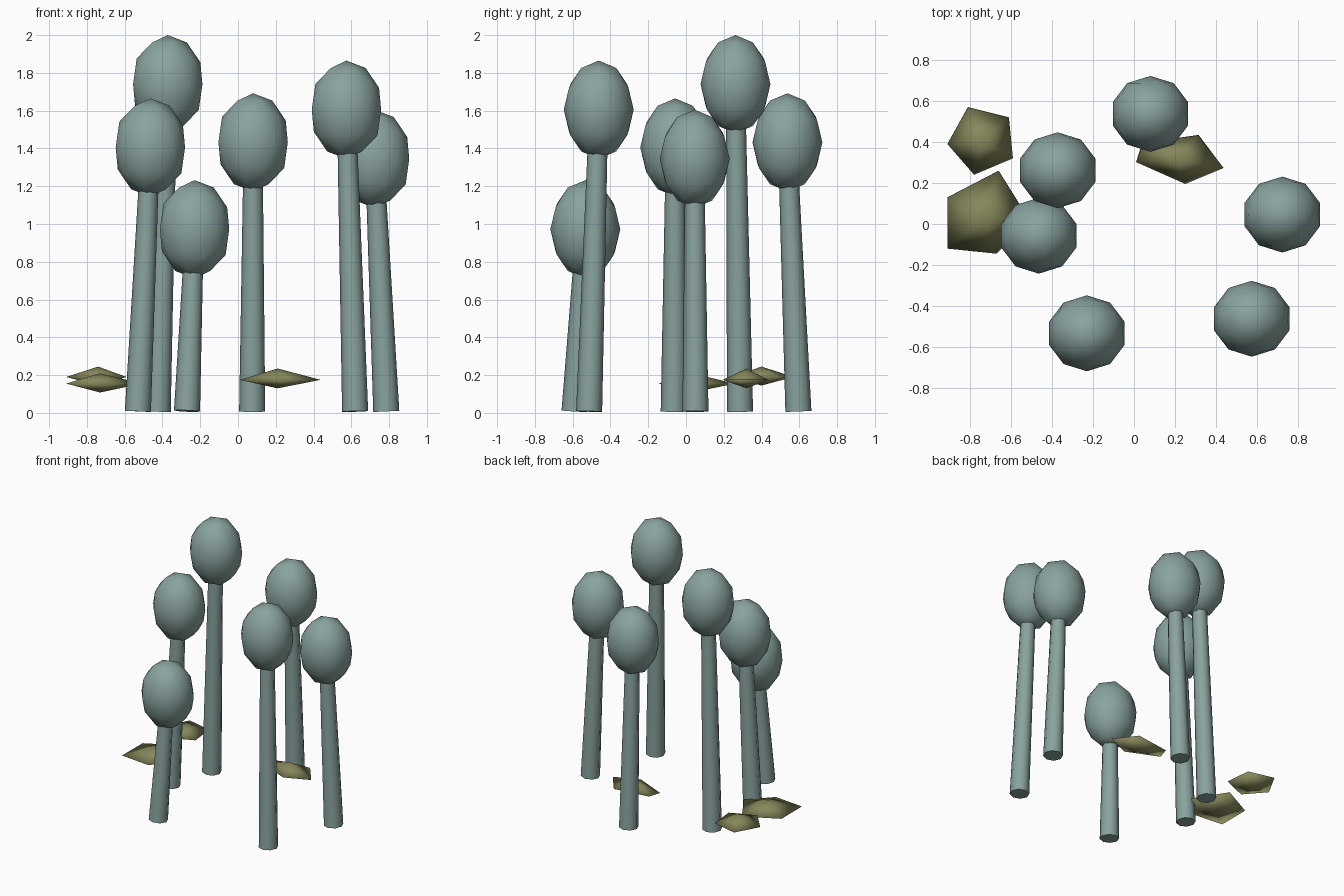
import bpy, bmesh, math
from mathutils import Vector, Matrix

cube = bpy.data.objects.get("Cube")
if cube:
    bpy.data.objects.remove(cube)


def make_material(name, rgb):
    mat = bpy.data.materials.new(name)
    mat.use_nodes = True
    mat.diffuse_color = (*rgb, 1)
    mat.node_tree.nodes["Principled BSDF"].inputs["Base Color"].default_value = (*rgb, 1)
    return mat


TEAL = make_material("grey_teal", (0.25, 0.365, 0.347))
OLIVE = make_material("olive", (0.24, 0.245, 0.105))


def finish(bm, name, mat, sharp_angle=None):
    bmesh.ops.recalc_face_normals(bm, faces=bm.faces)
    for face in bm.faces:
        face.smooth = True
    if sharp_angle:
        for edge in bm.edges:
            edge.smooth = edge.calc_face_angle(0) < sharp_angle
    mesh = bpy.data.meshes.new(name)
    bm.to_mesh(mesh)
    bm.free()
    mesh.materials.append(mat)
    obj = bpy.data.objects.new(name, mesh)
    bpy.context.collection.objects.link(obj)


def add_head(name, centre):
    # egg-shaped low-poly ball
    bm = bmesh.new()
    bmesh.ops.create_icosphere(bm, subdivisions=2, radius=1)
    bmesh.ops.scale(bm, vec=(0.193, 0.185, 0.26), verts=bm.verts)
    bmesh.ops.translate(bm, vec=centre, verts=bm.verts)
    finish(bm, name, TEAL)


def add_stalk(name, foot, head):
    # tapered leaning stalk that ends inside the head
    axis = head - foot
    length = axis.length - 0.15
    axis.normalize()
    turn = Vector((0, 0, 1)).rotation_difference(axis).to_matrix().to_4x4()
    bm = bmesh.new()
    bmesh.ops.create_cone(
        bm, cap_ends=True, segments=8, radius1=0.069, radius2=0.052, depth=length,
        matrix=Matrix.Translation(foot + axis * length / 2) @ turn)
    lowest = min(v.co.z for v in bm.verts)
    bmesh.ops.translate(bm, vec=(0, 0, 0.005 - lowest), verts=bm.verts)
    finish(bm, name, TEAL, math.radians(60))


def add_leaf(name, top, rim_z, bottom_z, outline):
    # flat five-sided pad, pointed above and below
    bm = bmesh.new()
    rim = [bm.verts.new((x, y, rim_z)) for x, y in outline]
    for z in (top[2], bottom_z):
        tip = bm.verts.new((top[0], top[1], z))
        for a, b in zip(rim, rim[1:] + rim[:1]):
            bm.faces.new((a, b, tip))
    finish(bm, name, OLIVE)


# foot (x, y) and head centre (x, y, z) of every plant
plants = [
    ((-0.425, 0.286), (-0.372, 0.262, 1.74)),
    ((-0.53, -0.065), (-0.464, -0.057, 1.405)),
    ((-0.27, -0.59), (-0.23, -0.533, 0.972)),
    ((0.075, 0.595), (0.08, 0.537, 1.432)),
    ((0.62, -0.513), (0.574, -0.462, 1.605)),
    ((0.785, 0.05), (0.723, 0.046, 1.345)),
]
for i, (foot, head) in enumerate(plants, 1):
    add_stalk(f"stalk_{i}", Vector((*foot, 0.01)), Vector(head))
    add_head(f"head_{i}", head)

# leaf pads near the ground
add_leaf("leaf_back", (-0.74, 0.4, 0.245), 0.19, 0.145,
         [(-0.81, 0.57), (-0.61, 0.52), (-0.59, 0.32), (-0.78, 0.24), (-0.91, 0.39)])
add_leaf("leaf_side", (-0.73, 0.03, 0.21), 0.155, 0.108,
         [(-0.66, 0.26), (-0.51, 0.02), (-0.67, -0.145), (-0.91, -0.12), (-0.91, 0.13)])
add_leaf("leaf_middle", (0.21, 0.32, 0.235), 0.175, 0.13,
         [(0.437, 0.273), (0.315, 0.434), (0.04, 0.396), (0.01, 0.302), (0.25, 0.195)])
